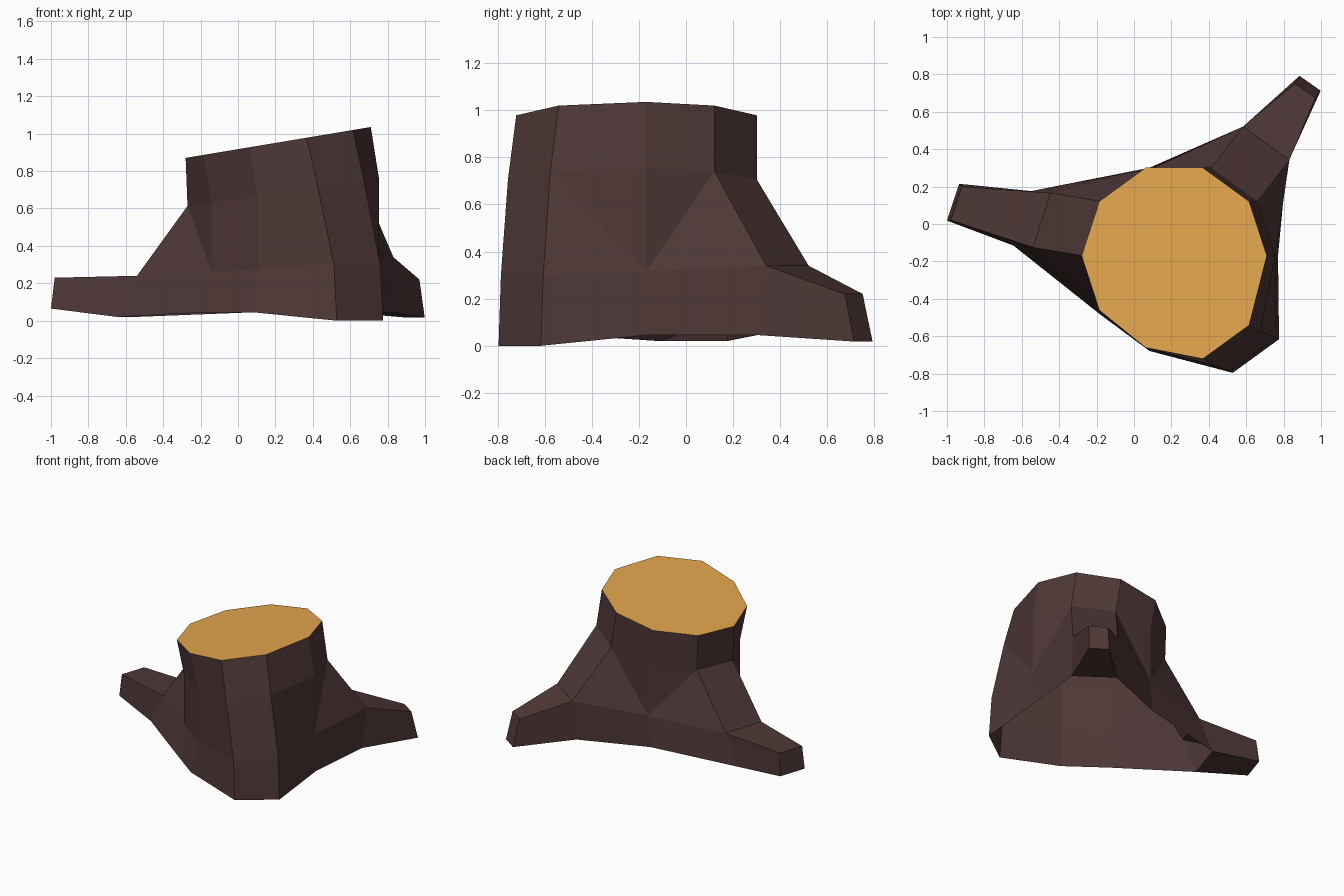
import bpy, bmesh, math

if "Cube" in bpy.data.objects:
    bpy.data.objects.remove(bpy.data.objects["Cube"])

def material(name, rgb):
    m = bpy.data.materials.new(name)
    m.diffuse_color = (*rgb, 1)
    m.use_nodes = True
    m.node_tree.nodes["Principled BSDF"].inputs["Base Color"].default_value = m.diffuse_color
    return m

bark = material("dark bark", (0.077, 0.039, 0.038))
wood = material("cut wood", (0.78, 0.386, 0.078))

N, R, CX, CY = 10, 0.495, 0.215, -0.17

# Roots: trunk columns they grow from, push-out (x, y) per ring,
# heights of the two lower rings, and tip corners (upper pair, lower pair)
roots = [
    dict(cols=(1, 2), push=[(0, 0), (.045, 0), (.215, .22), (.2, .19)], z=(.34, .045),
         tip=[(.97, .675, .22), (.86, .75, .22), (.998, .713, .018), (.885, .792, .018)]),
    dict(cols=(4, 5), push=[(0, 0), (.01, 0), (-.26, .045), (-.365, .055)], z=(.24, .02),
         tip=[(-.92, .20, .23), (-.98, .02, .23), (-.935, .215, .065), (-1, .018, .065)]),
    dict(cols=(8, 9), push=[(0, -.08), (.06, -.115), (.145, -.145), (.16, -.155)], z=(.30, 0),
         tip=None),
]
root_cols = {k for r in roots for k in r["cols"]}

def ring_point(ring, k):
    a = math.tau * k / N
    bx, by = CX + R * math.cos(a), CY + R * math.sin(a)
    root = next((r for r in roots if k in r["cols"]), None)
    if root:
        dx, dy = root["push"][ring]
    elif ring == 0:
        dx, dy = 0, (-.02 if k == 7 else 0)
    elif ring == 3:
        dx, dy = .03 + .03 * math.cos(a), .04 * min(math.sin(a), 0)
    else:
        dx, dy = .045, (.02 if k == 6 else 0)
    x, y = bx + dx, by + dy
    if ring == 0:                       # slanted saw cut
        z = .917 + .1667 * x
    elif ring == 1:                     # neck above the roots
        z = .65 + .135 * x
    elif root:
        z = root["z"][ring - 2]
    else:
        z = .27 + .06 * x if ring == 2 else .045
    return x, y, z

bm = bmesh.new()
rings = [[bm.verts.new(ring_point(r, k)) for k in range(N)] for r in range(4)]

# Cut top (the underside of the trunk is open)
bm.faces.new(rings[0]).material_index = 1

# Trunk walls, leaving gaps where the long roots leave the trunk
open_cols = [r["cols"][0] for r in roots if r["tip"]]
for r in range(3):
    for k in range(N):
        if r == 2 and k in open_cols:
            continue
        j = (k + 1) % N
        a, b, c, d = rings[r][k], rings[r + 1][k], rings[r + 1][j], rings[r][j]
        if r == 1 and (k in root_cols) != (j in root_cols):
            # hollow crease beside each root
            if k in root_cols:
                bm.faces.new((a, b, c))
                bm.faces.new((a, c, d))
            else:
                bm.faces.new((a, b, d))
                bm.faces.new((b, c, d))
        else:
            bm.faces.new((a, b, c, d))

# Long roots: tapered boxes from the gap to the tip
for root in roots:
    if not root["tip"]:
        continue
    a, b = root["cols"]
    base = [rings[2][a], rings[2][b], rings[3][b], rings[3][a]]
    t = [bm.verts.new(p) for p in root["tip"]]
    tip = [t[0], t[1], t[3], t[2]]
    for i in range(4):
        j = (i + 1) % 4
        bm.faces.new((base[i], base[j], tip[j], tip[i]))
    bm.faces.new(tip)

bmesh.ops.recalc_face_normals(bm, faces=bm.faces)
mesh = bpy.data.meshes.new("tree_stump")
bm.to_mesh(mesh)
bm.free()
mesh.materials.append(bark)
mesh.materials.append(wood)
bpy.context.collection.objects.link(bpy.data.objects.new("tree_stump", mesh))
